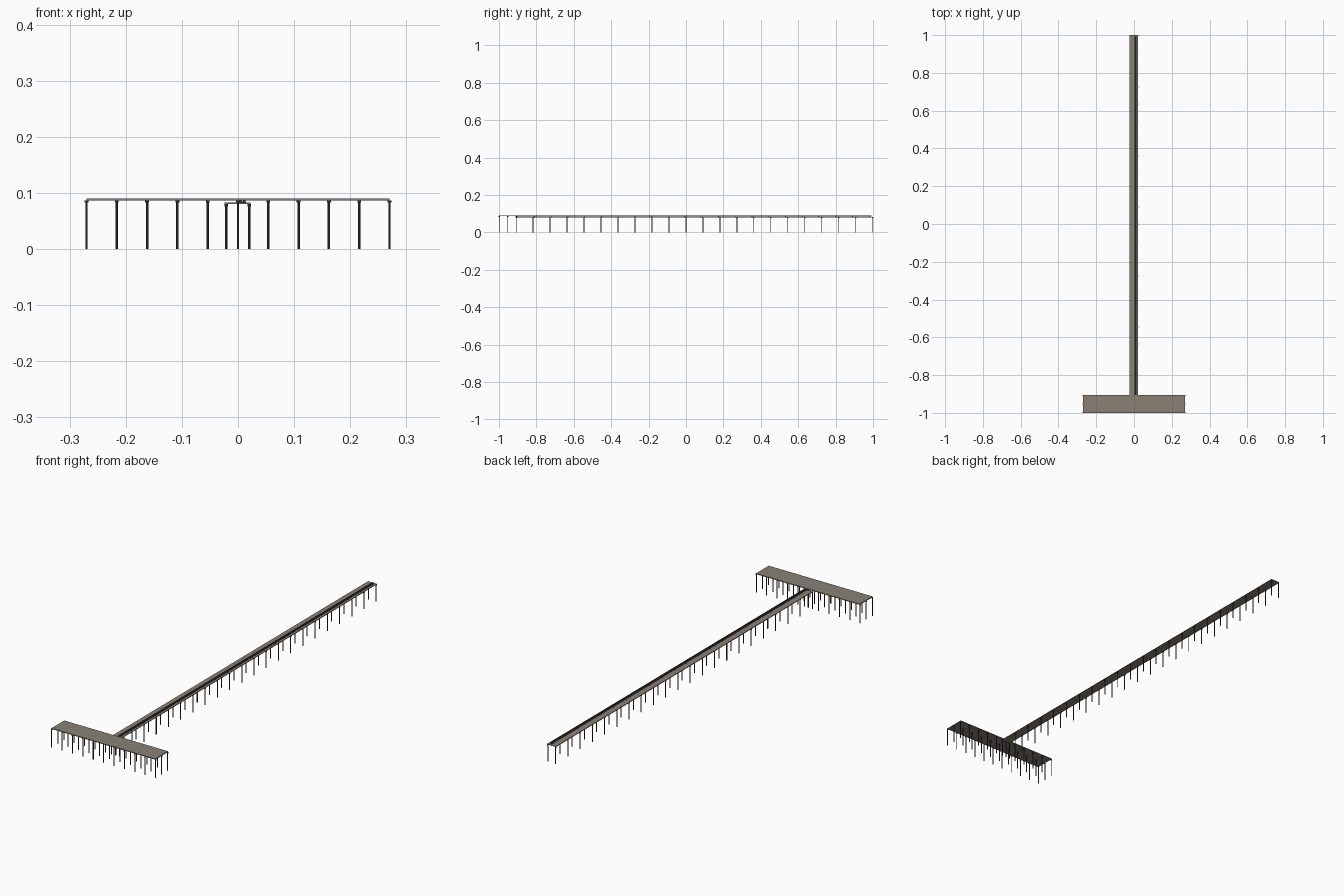
import bpy, bmesh
from mathutils import Matrix, Vector

if "Cube" in bpy.data.objects:
    bpy.data.objects.remove(bpy.data.objects["Cube"])


def material(name, color):
    m = bpy.data.materials.new(name)
    m.diffuse_color = (*color, 1)
    m.use_nodes = True
    m.node_tree.nodes["Principled BSDF"].inputs["Base Color"].default_value = m.diffuse_color
    return m


CONCRETE = material("concrete", (0.25, 0.22, 0.18))
STEEL = material("dark_steel", (0.05, 0.05, 0.05))


def finish(bm, name, mat):
    mesh = bpy.data.meshes.new(name)
    bm.to_mesh(mesh)
    bm.free()
    mesh.materials.append(mat)
    ob = bpy.data.objects.new(name, mesh)
    bpy.context.collection.objects.link(ob)


def add_box(bm, lo, hi):
    lo, hi = Vector(lo), Vector(hi)
    mat = Matrix.Translation((lo + hi) / 2) @ Matrix.Diagonal((*(hi - lo), 1))
    bmesh.ops.create_cube(bm, size=1, matrix=mat)


def box(name, lo, hi, mat):
    bm = bmesh.new()
    add_box(bm, lo, hi)
    finish(bm, name, mat)


def add_post(bm, x, y, z0, z1, r):
    bmesh.ops.create_cone(bm, cap_ends=True, segments=8, radius1=r, radius2=r,
                          depth=z1 - z0,
                          matrix=Matrix.Translation((x, y, (z0 + z1) / 2)))


def piles(name, points, top, r):
    bm = bmesh.new()
    for x, y in points:
        add_post(bm, x, y, 0, top, r)
        # wider collar under the deck
        add_post(bm, x, y, top - 0.004, top, r * 1.5)
    finish(bm, name, STEEL)


# wide loading platform at the front
box("head_deck", (-0.27, -1, 0.0865), (0.27, -0.905, 0.09), CONCRETE)
piles("head_piles", [(-0.27 + 0.054 * i, y) for i in range(11)
                     for y in (-0.998, -0.953, -0.908)], 0.0865, 0.0022)

# long access trestle
box("trestle_deck", (-0.024, -0.908, 0.08), (0.022, 1, 0.083), CONCRETE)
piles("trestle_piles", [(x, -0.908 + 1.906 / 21 * i) for i in range(22)
                        for x in (-0.021, 0.02)], 0.08, 0.0022)

# pipeline: three-sided dark run of pipes on low supports
bm = bmesh.new()
for x in (0.005, 0.011):
    bmesh.ops.create_cone(bm, cap_ends=True, segments=8, radius1=0.0026, radius2=0.0026,
                          depth=1.9, matrix=Matrix.Translation((x, 0.042, 0.0865))
                          @ Matrix.Rotation(1.5707963, 4, 'X'))
finish(bm, "pipeline", STEEL)
bm = bmesh.new()
for i in range(22):
    y = -0.9 + 1.88 / 21 * i
    add_box(bm, (0.002, y - 0.002, 0.083), (0.014, y + 0.002, 0.085))
finish(bm, "pipe_supports", STEEL)
